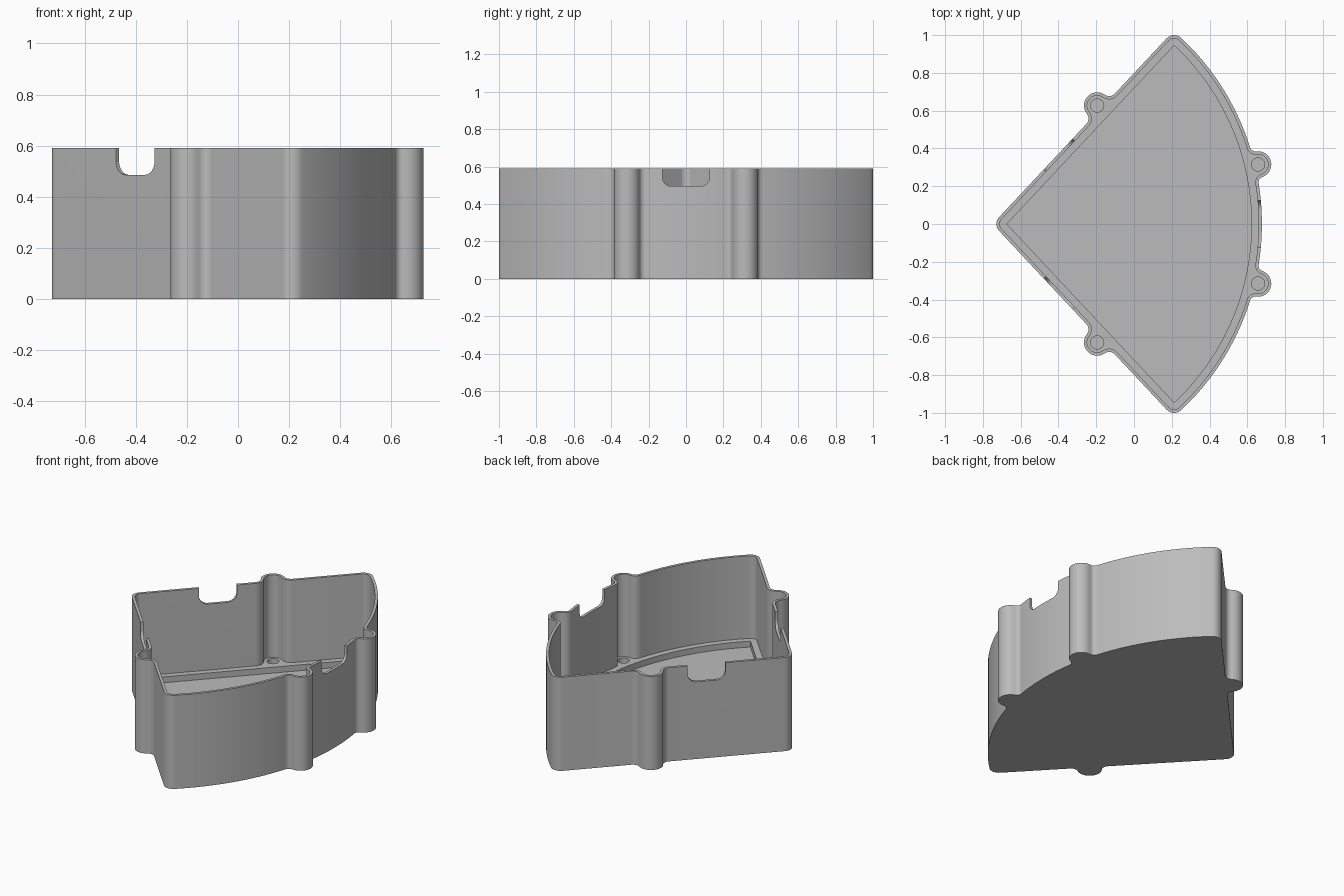
import bpy, bmesh, math
from mathutils import Vector

if "Cube" in bpy.data.objects:
    bpy.data.objects.remove(bpy.data.objects["Cube"])

# Main dimensions
APEX = Vector((-0.673, 0))
RADIUS, HALF = 1.295, math.asin(0.945 / 1.295)   # sharp sector
RIM, WALL = 0.055, 0.017                         # outward offset, wall thickness
HEIGHT, LEDGE, FLOOR = 0.59, 0.07, 0.033
BOSS_R, HOLE_R = 0.07, 0.035
EDGE_BOSS, ARC_BOSS = Vector((-0.195, 0.627)), Vector((0.657, 0.315))

along = Vector((math.cos(HALF), math.sin(HALF)))
normal = Vector((-along.y, along.x))
corner = APEX + RADIUS * along

grey = bpy.data.materials.new("grey plastic")
grey.use_nodes = True
grey.diffuse_color = (0.5, 0.5, 0.5, 1)
grey.node_tree.nodes["Principled BSDF"].inputs["Base Color"].default_value = (0.5, 0.5, 0.5, 1)


def arc(center, radius, start, end, n):
    """Points along the shorter arc between two directions."""
    a = math.atan2(start.y, start.x)
    turn = (math.atan2(end.y, end.x) - a + math.pi) % (2 * math.pi) - math.pi
    return [center + radius * Vector((math.cos(a + turn * i / n), math.sin(a + turn * i / n)))
            for i in range(n + 1)]


def boss_points(boss, f1, f2, wall1, wall2, fillet, inset):
    """A boss with a concave fillet on each side."""
    pts = arc(f1, fillet + inset, wall1, boss - f1, 8)
    pts += arc(boss, BOSS_R - inset, f1 - boss, f2 - boss, 16)
    return pts + arc(f2, fillet + inset, boss - f2, wall2, 8)


def outline(inset):
    """Closed rounded sector with four bosses, shrunk by inset."""
    # Fillet centres beside the boss on the curved wall
    fil = 0.03
    rel = ARC_BOSS - APEX
    reach, dist = RADIUS + RIM + fil, rel.length
    spread = math.acos((reach**2 + dist**2 - (BOSS_R + fil)**2) / (2 * reach * dist))
    mid = math.atan2(rel.y, rel.x)
    g1, g2 = [APEX + reach * Vector((math.cos(mid + k * spread), math.sin(mid + k * spread)))
              for k in (-1, 1)]
    r = RADIUS + RIM - inset
    pts = arc(APEX, r, Vector((1, 0)), g1 - APEX, 14)
    pts += boss_points(ARC_BOSS, g1, g2, APEX - g1, APEX - g2, fil, inset)
    pts += arc(APEX, r, g2 - APEX, along, 30)
    pts += arc(corner, RIM - inset, along, normal, 10)
    # Fillet centres beside the boss on the straight wall
    fil = 0.04
    rel = EDGE_BOSS - APEX
    out = RIM + fil
    half = math.sqrt((BOSS_R + fil)**2 - (rel.dot(normal) - out)**2)
    f1, f2 = [APEX + along * (rel.dot(along) + k * half) + normal * out for k in (1, -1)]
    pts += boss_points(EDGE_BOSS, f1, f2, -normal, -normal, fil, inset)
    pts += arc(APEX, RIM - inset, normal, Vector((-1, 0)), 8)
    return mirrored(pts)


def mirrored(half):
    """Close an upper half outline with its reflection, dropping repeats."""
    pts = []
    for p in half + [Vector((q.x, -q.y)) for q in reversed(half)]:
        if not pts or (p - pts[-1]).length > 1e-5:
            pts.append(p)
    return pts[:-1] if (pts[0] - pts[-1]).length < 1e-5 else pts


def extrude(name, points, vector):
    bm = bmesh.new()
    face = bm.faces.new([bm.verts.new(p) for p in points])
    new = bmesh.ops.extrude_face_region(bm, geom=[face])["geom"]
    bmesh.ops.translate(bm, vec=vector, verts=[v for v in new if isinstance(v, bmesh.types.BMVert)])
    bmesh.ops.recalc_face_normals(bm, faces=bm.faces)
    mesh = bpy.data.meshes.new(name)
    bm.to_mesh(mesh)
    bm.free()
    mesh.materials.append(grey)
    obj = bpy.data.objects.new(name, mesh)
    bpy.context.collection.objects.link(obj)
    return obj


def prism(name, points, bottom, top):
    return extrude(name, [(p.x, p.y, bottom) for p in points], (0, 0, top - bottom))


def notch(name, center, out, width, bottom, radius):
    """U-shaped cutter running through the wall along the out direction."""
    side = Vector((-out.y, out.x))
    w = width / 2
    down, left, right = Vector((0, -1)), Vector((-1, 0)), Vector((1, 0))
    profile = [Vector((-w, HEIGHT + 0.1))]
    profile += arc(Vector((-w + radius, bottom + radius)), radius, left, down, 8)
    profile += arc(Vector((w - radius, bottom + radius)), radius, down, right, 8)
    profile.append(Vector((w, HEIGHT + 0.1)))
    pts = [(*(center + side * p.x - out * 0.06), p.y) for p in profile]
    return extrude(name, pts, (*(out * 0.12), 0))


# Solid body, then the cavity, floor recess, screw holes and wall notches
case = prism("case", outline(0), 0, HEIGHT)
sector = mirrored(arc(APEX, RADIUS, Vector((1, 0)), along, 44) + [APEX])
cutters = [prism("cavity_cutter", outline(WALL), LEDGE, HEIGHT + 0.1),
           prism("recess_cutter", sector, FLOOR, LEDGE + 0.05)]
for flip in (1, -1):
    for c in (EDGE_BOSS, ARC_BOSS):
        center = Vector((c.x, c.y * flip))
        ring = [center + HOLE_R * Vector((math.cos(i * math.tau / 24), math.sin(i * math.tau / 24)))
                for i in range(24)]
        cutters.append(prism("screw_hole_cutter", ring, FLOOR, LEDGE + 0.05))
    p = APEX + along * 0.455 + normal * RIM
    cutters.append(notch("side_notch_cutter", Vector((p.x, p.y * flip)),
                         Vector((normal.x, normal.y * flip)), 0.222, 0.486, 0.055))
cutters.append(notch("curved_wall_notch_cutter", APEX + Vector((RADIUS + RIM, 0)),
                     Vector((1, 0)), 0.25, 0.496, 0.045))

bpy.context.view_layer.objects.active = case
case.select_set(True)
for cutter in cutters:
    cutter.hide_render = True
    mod = case.modifiers.new("cut", 'BOOLEAN')
    mod.operation, mod.solver, mod.object = 'DIFFERENCE', 'EXACT', cutter
    bpy.ops.object.modifier_apply(modifier=mod.name)
    bpy.data.objects.remove(cutter)

bpy.ops.object.shade_smooth_by_angle(angle=math.radians(30))
